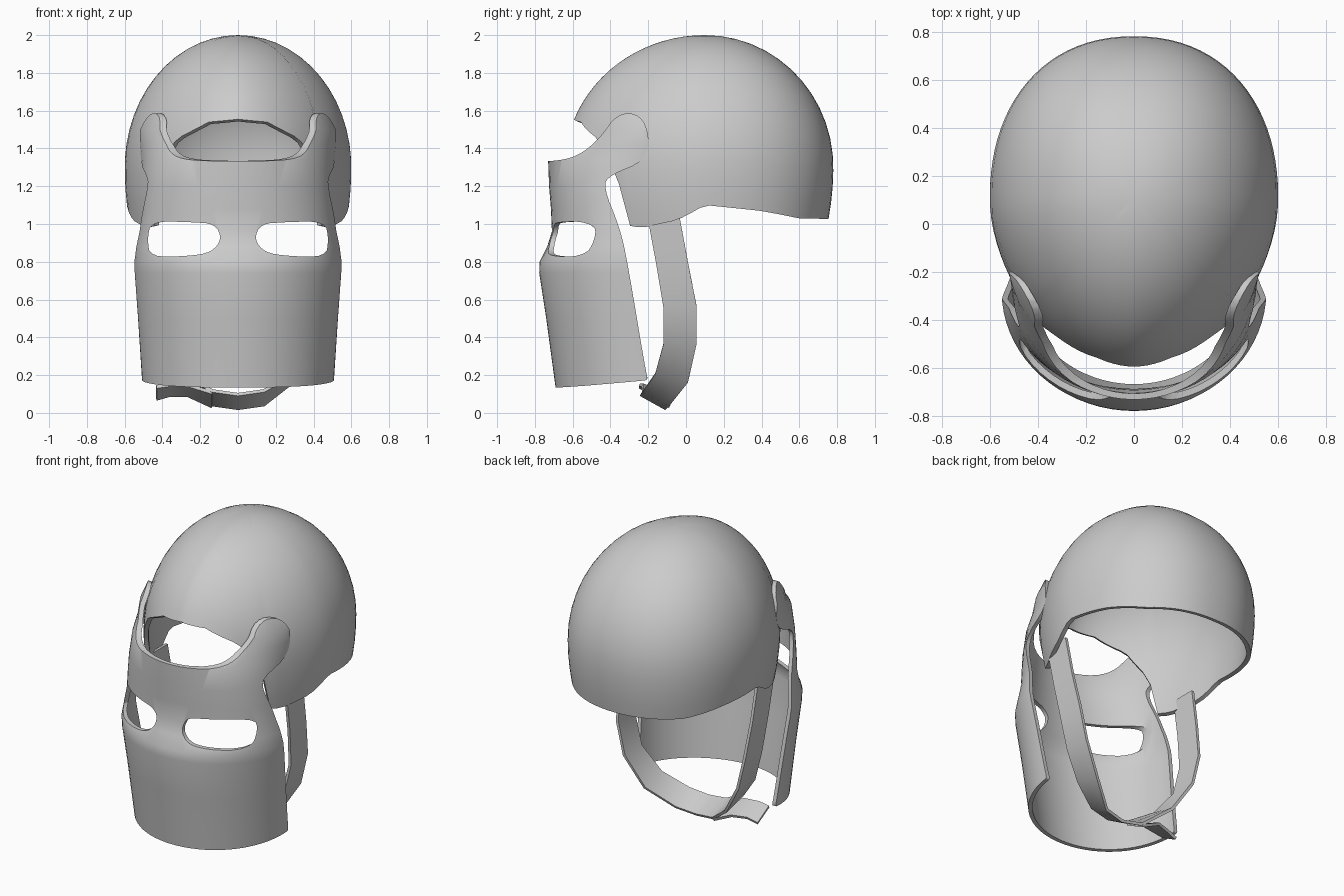
import bpy, bmesh
from math import sin, cos, acos, pi, radians
from mathutils import Vector

cube = bpy.data.objects.get("Cube")
if cube:
    bpy.data.objects.remove(cube, do_unlink=True)

grey = bpy.data.materials.new("light grey")
grey.use_nodes = True
grey.diffuse_color = (0.6, 0.6, 0.6, 1)
grey.node_tree.nodes["Principled BSDF"].inputs["Base Color"].default_value = (0.6, 0.6, 0.6, 1)


def lerp_table(table, k):
    """Interpolate the rows of a table by their first column."""
    if k <= table[0][0]:
        return table[0][1:]
    for a, b in zip(table, table[1:]):
        if k <= b[0]:
            f = (k - a[0]) / (b[0] - a[0])
            return [p + (q - p) * f for p, q in zip(a[1:], b[1:])]
    return table[-1][1:]


def add_object(name, bm):
    mesh = bpy.data.meshes.new(name)
    bm.to_mesh(mesh)
    bm.free()
    mesh.materials.append(grey)
    ob = bpy.data.objects.new(name, mesh)
    bpy.context.collection.objects.link(ob)
    return ob


def apply_modifier(ob, kind, **settings):
    mod = ob.modifiers.new(kind.title(), kind)
    for key, value in settings.items():
        setattr(mod, key, value)
    bpy.context.view_layer.objects.active = ob
    bpy.ops.object.modifier_apply(modifier=mod.name)


def sheet(name, rows, centre, thickness):
    """Skin rows of points, face them away from the centre and thicken inward."""
    bm = bmesh.new()
    grid = [[bm.verts.new(p) for p in row] for row in rows]
    for r, s in zip(grid, grid[1:]):
        for i in range(len(r) - 1):
            bm.faces.new((r[i], r[i + 1], s[i + 1], s[i]))
    bmesh.ops.remove_doubles(bm, verts=bm.verts, dist=0.0005)
    bmesh.ops.recalc_face_normals(bm, faces=bm.faces)
    c = Vector(centre)
    if sum(f.normal.dot(f.calc_center_median() - c) for f in bm.faces) < 0:
        bmesh.ops.reverse_faces(bm, faces=bm.faces)
    ob = add_object(name, bm)
    apply_modifier(ob, "SOLIDIFY", thickness=thickness, offset=-1)
    return ob


def rounded(points, times):
    """Cut the corners of a closed outline."""
    pts = [Vector(p) for p in points]
    for _ in range(times):
        pts = [q for a, b in zip(pts, pts[1:] + pts[:1])
               for q in (a.lerp(b, 0.25), a.lerp(b, 0.75))]
    return pts


def prism(name, outline, place, low, high):
    """Extrude an outline between two depths; place maps (u, v, depth) to xyz."""
    bm = bmesh.new()
    ends = [[bm.verts.new(place(p.x, p.y, d)) for p in outline] for d in (low, high)]
    bm.faces.new(ends[0])
    bm.faces.new(ends[1])
    n = len(outline)
    for i in range(n):
        j = (i + 1) % n
        bm.faces.new((ends[0][i], ends[0][j], ends[1][j], ends[1][i]))
    bmesh.ops.recalc_face_normals(bm, faces=bm.faces)
    ob = add_object(name, bm)
    ob.hide_render = True
    return ob


def cut(ob, cutter, operation):
    apply_modifier(ob, "BOOLEAN", object=cutter, operation=operation, solver="EXACT")
    bpy.data.objects.remove(cutter, do_unlink=True)


def smooth(ob, angle=40):
    bpy.ops.object.select_all(action="DESELECT")
    ob.select_set(True)
    bpy.context.view_layer.objects.active = ob
    bpy.ops.object.shade_smooth_by_angle(angle=radians(angle))


# Helmet shell: egg-shaped dome whose rim height follows the angle from the front
RIM = [(0, 1.555), (20, 1.54), (39, 1.45), (51, 1.27), (56, 0.99), (62, 0.98),
       (78, 1.02), (83, 1.05), (90, 1.10), (116, 1.07), (139, 1.03), (180, 1.025)]
BELT, HEIGHT, MID = 1.3, 0.7, 0.1


def dome_point(deg, u):
    rim = lerp_table(RIM, abs(deg))[0]
    end = acos((rim - BELT) / HEIGHT) if rim > BELT else pi / 2 + (BELT - rim) / HEIGHT
    v = end * u
    if v < pi / 2:
        z, r = BELT + HEIGHT * cos(v), sin(v)
    else:
        drop = (v - pi / 2) * HEIGHT
        z, r = BELT - drop, 1 - 0.5 * drop * drop
    c, s = cos(radians(deg)), sin(radians(deg))
    power, depth = (1.75, 0.743) if c > 0 else (2.2, 0.68)
    # squarer at the back, narrower at the front
    y = depth * abs(c)
    x = 0.6 * max(0, 1 - abs(c) ** power) ** (1 / power)
    return (x * r * (1 if s > 0 else -1), MID + y * r * (-1 if c > 0 else 1), z)


rows = [[dome_point(deg, j / 16) for deg in range(-180, 181, 4)] for j in range(17)]
smooth(sheet("helmet_shell", rows, (0, MID, BELT), 0.028))

# Face mask: curved plate, rows of height, half width, rear y and front y
SECTIONS = [(0.05, 0.5, -0.19, -0.68), (0.13, 0.505, -0.2, -0.69), (0.5, 0.53, -0.24, -0.74),
            (0.74, 0.548, -0.27, -0.777), (0.8, 0.55, -0.28, -0.775), (0.88, 0.54, -0.29, -0.735),
            (0.96, 0.525, -0.3, -0.71), (1.08, 0.515, -0.3, -0.715), (1.2, 0.508, -0.28, -0.725),
            (1.34, 0.515, -0.18, -0.73), (1.42, 0.525, -0.11, -0.67), (1.5, 0.53, -0.1, -0.62),
            (1.65, 0.47, -0.1, -0.53)]
rows = [[(w * sin(a), rear + (front - rear) * cos(a), z)
         for a in (radians(d) for d in range(-90, 91, 5))] for z, w, rear, front in SECTIONS]
mask = sheet("face_mask", rows, (0, -0.2, 0.8), 0.025)

# Side outline of the mask, with the arms that reach back to the helmet
SIDE = [(-0.95, 0.13), (-0.69, 0.13), (-0.23, 0.17), (-0.2, 0.175), (-0.215, 0.23),
        (-0.31, 0.8), (-0.35, 0.98), (-0.44, 1.2), (-0.4, 1.26), (-0.22, 1.33), (-0.19, 1.46),
        (-0.24, 1.58), (-0.36, 1.59), (-0.46, 1.45), (-0.57, 1.36), (-0.7, 1.33), (-0.95, 1.33)]
cut(mask, prism("side_cutter", rounded(SIDE, 2), lambda u, v, d: (d, u, v), -1, 1), "INTERSECT")

# Eye openings
EYE = [(0.085, 0.92), (0.12, 1.0), (0.24, 1.01), (0.46, 1.015), (0.48, 0.92),
       (0.465, 0.825), (0.26, 0.83), (0.14, 0.85)]
for side in (-1, 1):
    eye = prism("eye_cutter", rounded(EYE, 2), lambda u, v, d: (side * u, d, v), -1, -0.3)
    cut(mask, eye, "DIFFERENCE")
smooth(mask)

# Chin strap: x, then front edge (y, z) and rear edge (y, z)
STRAP = [(0.5, -0.21, 1.07, -0.04, 1.07), (0.49, -0.16, 0.8, 0.01, 0.8),
         (0.47, -0.12, 0.56, 0.055, 0.57), (0.42, -0.12, 0.36, 0.055, 0.36),
         (0.3, -0.165, 0.2, 0.01, 0.16), (0.14, -0.23, 0.11, -0.09, 0.035),
         (0, -0.245, 0.09, -0.11, 0.015)]


def strip(name, stations):
    edges = [[(x, yf, zf), (x, (yf + yb) / 2, (zf + zb) / 2), (x, yb, zb)]
             for x, yf, zf, yb, zb in stations]
    smooth(sheet(name, edges, (0, -0.1, 0.7), 0.018))


strip("chin_strap", STRAP + [(-s[0], *s[1:]) for s in STRAP[-2::-1]])

# Loose strap end beyond the chin
strip("strap_tail", [(-0.14, -0.23, 0.1, -0.09, 0.025), (-0.27, -0.235, 0.14, -0.09, 0.085),
                     (-0.36, -0.25, 0.14, -0.12, 0.085), (-0.43, -0.25, 0.13, -0.13, 0.065)])
